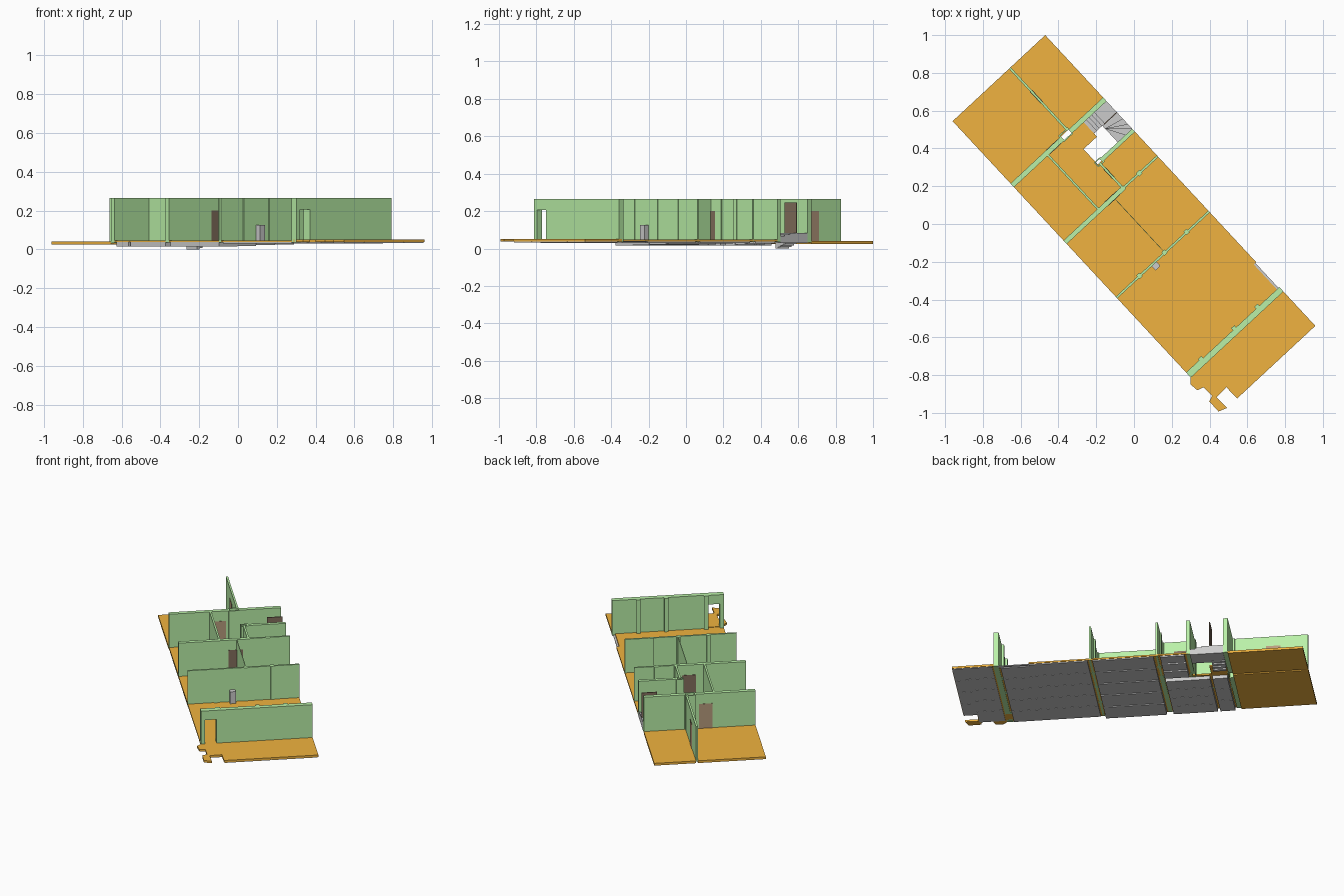
import bpy, bmesh

# The plan is drawn in a rotated frame: u runs along the building, v across it
def place(u, v, z):
    return (-0.47 + 0.681 * u - 0.733 * v, 1.0 - 0.733 * u - 0.681 * v, z)


def material(name, col):
    m = bpy.data.materials.new(name)
    m.diffuse_color = (*col, 1)
    return m


ORANGE = material("floor_orange", (0.87, 0.45, 0.05))
GREEN = material("wall_green", (0.49, 0.87, 0.39))
BROWN = material("door_brown", (0.48, 0.33, 0.21))
DARK = material("door_dark", (0.23, 0.16, 0.11))


def prisms(name, parts, mat=None):
    """Extrude each (plan outline, z0, z1) upright and join them in one object."""
    bm = bmesh.new()
    for pts, z0, z1 in parts:
        face = bm.faces.new([bm.verts.new(place(u, v, z0)) for u, v in pts])
        ext = bmesh.ops.extrude_face_region(bm, geom=[face], use_keep_orig=True)
        verts = [g for g in ext["geom"] if isinstance(g, bmesh.types.BMVert)]
        bmesh.ops.translate(bm, verts=verts, vec=(0, 0, z1 - z0))
    bmesh.ops.recalc_face_normals(bm, faces=bm.faces)
    me = bpy.data.meshes.new(name)
    bm.to_mesh(me)
    bm.free()
    ob = bpy.data.objects.new(name, me)
    bpy.context.collection.objects.link(ob)
    if mat:
        me.materials.append(mat)
    return ob


def rect(u0, u1, v0, v1):
    return [(u0, v0), (u1, v0), (u1, v1), (u0, v1)]


def boxes(name, rects, z0, z1, mat=None):
    return prisms(name, [(rect(*r), z0, z1) for r in rects], mat)


W0, W1 = 0.035, 0.265      # wall bottom and top
END = 0.669                # building width

# Floors: back rooms, middle room around the stairwell, long rooms, ragged front room
boxes("back_floor", [(0, 0.45, 0, 0.25), (0, 0.45, 0.262, END)], 0.025, 0.04, ORANGE)
prisms("middle_floor", [([(0.475, 0.165), (0.58, 0.165), (0.58, 0.262), (0.69, 0.262),
                          (0.69, 0), (0.87, 0), (0.87, END), (0.475, END)], 0.037, 0.047)], ORANGE)
prisms("long_floor", [([(0.87, 0), (1.64, 0), (1.64, 0.018), (1.83, 0.018),
                        (1.83, END), (0.87, END)], 0.037, 0.047)], ORANGE)
prisms("front_floor", [([(1.83, 0), (2.1, 0), (2.1, 0.565), (2.017, 0.566), (2.02, 0.64),
                         (2.1, 0.638), (2.083, 0.684), (2.01, 0.683), (2.0, 0.653),
                         (1.935, 0.654), (1.925, 0.689), (1.877, 0.695), (1.85, END),
                         (1.83, END)], 0.037, 0.05)], ORANGE)
boxes("side_ledge", [(1.64, 1.83, 0.006, 0.018)], 0.034, 0.04)

# Cross walls
boxes("back_cross_wall", [(0.45, 0.477, 0, 0.25), (0.45, 0.477, 0.305, END),
                          (0.438, 0.445, 0.25, 0.305), (0.475, 0.482, 0.25, 0.305),
                          (0.438, 0.482, 0.245, 0.25), (0.438, 0.482, 0.305, 0.312)],
      W0 - 0.003, W1, GREEN)
boxes("stair_wall", [(0.676, 0.698, 0, 0.235), (0.67, 0.676, 0.225, 0.27),
                     (0.698, 0.704, 0.225, 0.27), (0.67, 0.704, 0.264, 0.27)], W0, W1, GREEN)
boxes("middle_cross_wall", [(0.862, 0.887, 0.24, END), (0.868, 0.88, 0, 0.24),
                            (0.862, 0.886, 0.12, 0.145)], W0, W1, GREEN)
boxes("long_cross_wall", [(1.268, 1.28, 0, END)] +
      [(1.26, 1.285, v, v + 0.022) for v in (0.15, 0.31, 0.49)], W0, W1, GREEN)
boxes("front_cross_wall", [(1.82, 1.852, 0, 0.575), (1.815, 1.852, 0.645, END),
                           (1.806, 1.82, 0.55, 0.575), (1.806, 1.82, 0.312, 0.335),
                           (1.806, 1.82, 0.145, 0.168)], W0, W1, GREEN)
boxes("front_lintel", [(1.815, 1.852, 0.575, 0.645)], 0.205, W1, GREEN)

# Lengthwise partitions
boxes("long_partitions", [(0, 0.45, 0.25, 0.262), (0.69, 0.868, 0.244, 0.256),
                          (0.477, 0.862, 0.416, 0.427), (0.887, 1.268, 0.318, 0.321)],
      W0, W1, GREEN)

# Doors, each slightly proud of its wall
boxes("brown_doors", [(0.448, 0.479, 0.33, 0.41), (0.165, 0.25, 0.248, 0.264)],
      0.035, 0.2, BROWN)
boxes("dark_doors", [(0.86, 0.889, 0.285, 0.37), (0.73, 0.8, 0.242, 0.258)],
      0.04, 0.2, DARK)
boxes("stair_door", [(0.555, 0.56, 0, 0.094)], 0.083, 0.245, DARK)

# Staircase: straight treads, landing and a fan of winders
steps = []
for i in range(4):
    v = 0.165 - i * 0.019
    steps.append((rect(0.477, 0.557, v - 0.019, v), i * 0.008, 0.05 + i * 0.008))
steps.append((rect(0.477, 0.557, 0, 0.089), 0.03, 0.083))
pivot = (0.58, 0.105)
rim = [(0.557, 0), (0.605, 0), (0.645, 0), (0.676, 0), (0.676, 0.05), (0.676, 0.105)]
for i in range(5):
    steps.append(([pivot, rim[i], rim[i + 1]], 0.03, 0.083 - i * 0.008))
steps.append(([pivot, (0.557, 0.105), rim[0]], 0.03, 0.083))
prisms("staircase", steps)

# Stove standing against the long cross wall
boxes("stove", [(1.28, 1.31, 0.385, 0.42)], 0.045, 0.125)

# Ceiling boards under the floors, five or so strips per room
def boards(u0, u1, v0, v1, n, za, zb):
    w = (v1 - v0) / n
    return [(rect(u0, u1, v0 + i * w + 0.001, v0 + (i + 1) * w - 0.001),
             za + (zb - za) * i / max(n - 1, 1), 0.037) for i in range(n)]


prisms("ceiling_boards",
       boards(0.895, 1.26, 0.003, 0.665, 5, 0.03, 0.015)
       + boards(1.29, 1.64, 0.003, 0.665, 5, 0.03, 0.03)
       + boards(1.64, 1.81, 0.02, 0.665, 5, 0.03, 0.03)
       + boards(1.86, 2.015, 0.003, 0.65, 5, 0.033, 0.033)
       + boards(2.015, 2.098, 0.003, 0.56, 4, 0.033, 0.033)
       + boards(0.71, 0.855, 0.003, 0.24, 3, 0.028, 0.015)
       + boards(0.59, 0.855, 0.275, 0.665, 4, 0.015, 0.015)
       + boards(0.485, 0.575, 0.275, 0.665, 3, 0.015, 0.015))
